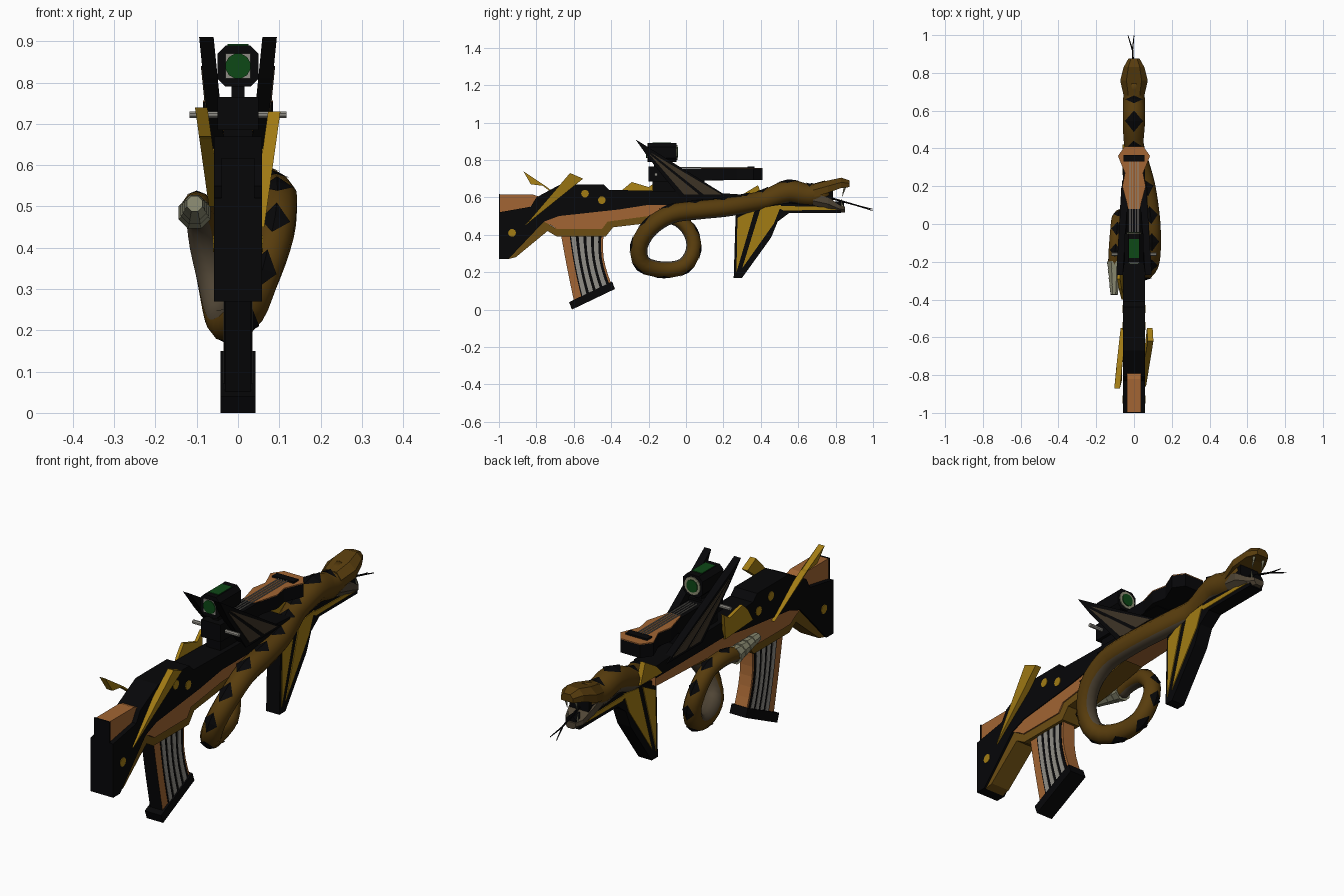
import bpy, bmesh, math
from mathutils import Vector, Matrix

cube = bpy.data.objects.get("Cube")
if cube:
    bpy.data.objects.remove(cube)


def colour(name, r, g, b):
    m = bpy.data.materials.new(name)
    m.use_nodes = True
    m.diffuse_color = (r, g, b, 1)
    m.node_tree.nodes["Principled BSDF"].inputs["Base Color"].default_value = (r, g, b, 1)
    return m


black = colour("black", .002, .002, .0025)
gold = colour("gold", .36, .2, .007)
wood = colour("wood brown", .36, .13, .033)
trim = colour("dark gold trim", .15, .075, .006)
scale = colour("snake brown", .098, .046, .004)
belly = colour("belly grey brown", .08, .06, .036)
umber = colour("dark umber", .05, .035, .02)
steel = colour("steel grey", .28, .27, .24)
green = colour("lens green", .004, .065, .008)
bone = colour("bone", .26, .26, .17)
SIDES = ((1, "left"), (-1, "right"))


def finish(name, bm, *mats, smooth=False):
    bmesh.ops.recalc_face_normals(bm, faces=bm.faces)
    for f in bm.faces:
        f.smooth = smooth
    me = bpy.data.meshes.new(name)
    bm.to_mesh(me)
    bm.free()
    for m in mats:
        me.materials.append(m)
    ob = bpy.data.objects.new(name, me)
    bpy.context.scene.collection.objects.link(ob)
    return ob


def loft(name, rings, *mats, belly_cols=(), smooth=False):
    """Skin a row of closed rings and cap both ends."""
    bm = bmesh.new()
    rows = [[bm.verts.new(p) for p in r] for r in rings]
    n = len(rows[0])
    for a, b in zip(rows, rows[1:]):
        for j in range(n):
            k = (j + 1) % n
            f = bm.faces.new((a[j], a[k], b[k], b[j]))
            f.material_index = int(j in belly_cols)
    bm.faces.new(rows[0])
    bm.faces.new(rows[-1])
    return finish(name, bm, *mats, smooth=smooth)


def prism(name, pts, lo, hi, mat, axis="x", lean=0, base=0, s=1):
    """Extrude an outline along one axis; lean slides x outward with height."""
    def place(p, d):
        if axis == "z":
            return Vector((p[0], p[1], d))
        if axis == "y":
            return Vector((p[0], d, p[1]))
        return Vector((s * (d + lean * (p[1] - base)), p[0], p[1]))
    return loft(name, [[place(p, d) for p in pts] for d in (lo, hi)], mat)


def box(name, x, y0, y1, z0, z1, mat):
    return prism(name, [(y0, z0), (y1, z0), (y1, z1), (y0, z1)], -x, x, mat)


def rod(name, p, q, r1, r2, mat, n=8):
    p, q = Vector(p), Vector(q)
    turn = (q - p).to_track_quat("Z", "Y").to_matrix().to_4x4()
    bm = bmesh.new()
    bmesh.ops.create_cone(bm, cap_ends=True, segments=n, radius1=r1, radius2=r2, depth=(q - p).length,
                          matrix=Matrix.Translation((p + q) / 2) @ turn @ Matrix.Rotation(math.pi / n, 4, "Z"))
    return finish(name, bm, mat)


# Stock and receiver
prism("receiver", [(-1, .27), (-.95, .27), (-.76, .47), (-.68, .5), (-.36, .535), (-.2, .56), (.3, .56),
                   (.3, .615), (.07, .63), (-.41, .64), (-.44, .67), (-.67, .67), (-.8, .6), (-.83, .55),
                   (-1, .52)], -.058, .058, black)
prism("wooden_lower", [(-.76, .47), (-.68, .5), (-.36, .535), (-.2, .56), (.3, .56), (.3, .52), (-.2, .5),
                       (-.42, .47), (-.45, .43), (-.69, .43), (-.72, .45)], -.054, .054, wood)
prism("lower_trim", [(-.74, .46), (-.69, .43), (-.45, .43), (-.42, .47), (-.2, .5), (0, .5), (-.22, .46),
                     (-.39, .44), (-.43, .39), (-.69, .39), (-.74, .42)], -.048, .048, trim)
prism("stock_trim", [(-.95, .27), (-.91, .28), (-.74, .42), (-.74, .48), (-.76, .47)], -.048, .048, trim)
prism("cheek_rest", [(-.995, .5), (-.8, .56), (-.79, .605), (-.82, .615), (-.995, .615)], -.036, .036, wood)
box("butt_plate", .04, -1, -.994, .5, .617, black)


# Magazine, described by its curved outline
def mag(u, t):
    bow = .02 * math.sin(math.pi * t)
    left = Vector((-.67 + .07 * t - bow * .1, .41 - .36 * t))
    right = Vector((-.44 + .04 * t - bow, .41 - .27 * t))
    return left.lerp(right, u)


def strip(u0, u1):
    ts = [i / 6 for i in range(7)]
    return [mag(u0, t) for t in ts] + [mag(u1, t) for t in reversed(ts)]


body = prism("magazine", strip(0, 1), -.032, .032, wood)
body.data.materials.append(black)
for f in body.data.polygons:
    if f.normal.y < -.5:
        f.material_index = 1
prism("magazine_base", [(-.625, .04), (-.61, 0), (-.38, .11), (-.395, .15)], -.042, .042, black)
for s, side in SIDES:
    prism(side + "_magazine_panel", strip(.2, .95), .031, .034, black, s=s)
    for i in range(4):
        u = .23 + i * .18
        prism(f"{side}_magazine_stripe_{i}", strip(u, u + .11), .033, .0355, steel, s=s)

# Top rail with stringed headstock
box("rail_mount", .035, -.18, .1, .6, .7, black)
box("rail_rear_block", .05, -.2, -.08, .685, .765, black)
box("rail", .038, -.1, .2, .69, .755, black)
outline = [(.03, .08), (.062, .2), (.048, .27), (.085, .36), (.05, .41)]
outline += [(-x, y) for x, y in reversed(outline)]
prism("headstock", outline, .692, .753, black, axis="z")
prism("headstock_face", outline, .753, .757, wood, axis="z")
box("string_nut", .055, .33, .365, .755, .765, black)
for i in range(4):
    x = -.021 + .014 * i
    rod(f"string_{i}", (x, -.05, .76), (x, .34, .76), .003, .003, steel, 4)

# Scope
chamfered = [(sx * a, .84 + sz * b) for sx, sz, pair in ((1, 1, 0), (-1, 1, 1), (-1, -1, 0), (1, -1, 1))
             for a, b in (((.05, .03), (.03, .05)) if pair == 0 else ((.03, .05), (.05, .03)))]
prism("scope", chamfered, -.205, -.05, black, axis="y")
box("scope_stand", .016, -.17, -.09, .75, .8, black)
box("lens_frame", .03, -.209, -.2, .81, .87, steel)
rod("front_lens", (0, -.213, .84), (0, -.2, .84), .031, .031, green, 12)
rod("back_lens_ring", (0, -.06, .84), (0, -.046, .84), .041, .041, bone, 14)
rod("back_lens", (0, -.06, .84), (0, -.042, .84), .029, .029, green, 12)
box("top_display", .026, -.18, -.08, .885, .893, green)

# Paired spikes, knobs, bolts and fins
for s, side in SIDES:
    prism(side + "_spike", [(-.27, .91), (-.2, .81), (-.03, .6), (.23, .6)], .028, .063, black,
          lean=.1, base=.6, s=s)
    for i, pts in enumerate(([(-.2, .835), (-.01, .615), (.07, .615)], [(-.19, .84), (.095, .615), (.19, .615)])):
        prism(f"{side}_spike_panel_{i}", pts, .06, .066, umber, lean=.1, base=.6, s=s)
    rod(side + "_knob", (s * .04, -.16, .722), (s * .118, -.16, .722), .009, .009, steel, 8)
    for i, (y, z) in enumerate(((-.93, .41), (-.54, .62), (-.45, .585))):
        rod(f"{side}_bolt_{i}", (s * .05, y, z), (s * .0605, y, z), .021, .021, gold, 10)
prism("left_stock_fin", [(-.86, .45), (-.62, .73), (-.55, .7)], .035, .065, gold, lean=.14, base=.46)
prism("right_stock_fin", [(-.55, .5), (-.87, .74), (-.83, .67), (-.75, .66)], .035, .065, gold,
      lean=.14, base=.46, s=-1)
prism("right_middle_fin", [(-.15, .69), (-.2, .655), (-.29, .682), (-.34, .64), (-.4, .565), (-.2, .55)],
      .05, .065, gold, lean=.2, base=.56, s=-1)
prism("right_front_fin", [(.26, .57), (.42, .57), (.385, .665), (.31, .62)], .035, .06, gold, s=-1)

# Foregrip
prism("foregrip", [(.255, .17), (.3, .17), (.455, .385), (.49, .47), (.55, .515), (.83, .515), (.83, .545),
                   (.55, .57), (.3, .54), (.265, .5)], -.034, .034, black)
for s, side in SIDES:
    for i, pts in enumerate(([(.275, .49), (.37, .54), (.27, .2)], [(.4, .545), (.51, .56), (.47, .46), (.3, .22)],
                             [(.47, .555), (.82, .547), (.82, .533), (.52, .53)])):
        prism(f"{side}_foregrip_panel_{i}", pts, .032, .038, gold, s=s)
rod("muzzle", (0, .55, .56), (0, .845, .55), .028, .028, black)

# Coiled snake body: x, y, z, radius
path = [Vector(p) for p in (
    (0, .76, .635, .058), (0, .66, .61, .06), (0, .55, .63, .062), (0, .42, .585, .054), (.03, .32, .565, .052),
    (.065, .2, .545, .05), (.088, .05, .53, .05), (.095, -.08, .51, .05), (.09, -.19, .44, .048),
    (.06, -.25, .34, .046), (.02, -.23, .245, .045), (-.02, -.12, .213, .043), (-.04, -.01, .235, .042),
    (-.06, .04, .32, .04), (-.08, .025, .41, .039), (-.09, -.04, .48, .038), (-.1, -.14, .5, .036),
    (-.105, -.22, .485, .034))]


def smooth_path(p, steps):
    p = [2 * p[0] - p[1]] + p + [2 * p[-1] - p[-2]]
    out = []
    for a, b, c, d in zip(p, p[1:], p[2:], p[3:]):
        for i in range(steps):
            t = i / steps
            out.append(b + (c - a) * (t / 2) + (2 * a - 5 * b + 4 * c - d) * (t * t / 2)
                       + (3 * b - a - 3 * c + d) * (t ** 3 / 2))
    return out + [p[-2]]


line = smooth_path(path, 3)


def skin(k, angle, swell=1.0):
    along = (line[min(k + 1, len(line) - 1)] - line[max(k - 1, 0)]).xyz.normalized()
    back = along.cross(Vector((1, 0, 0))).normalized()
    flank = back.cross(along)
    return line[k].xyz + (back * math.cos(angle) + flank * math.sin(angle)) * line[k].w * swell


step = math.tau / 10
loft("snake_body", [[skin(k, j * step) for j in range(10)] for k in range(len(line))],
     scale, belly, belly_cols=(4, 5, 6), smooth=True)
bm = bmesh.new()
for k in range(3, len(line) - 2, 3):
    mid = bm.verts.new(skin(k, 0, 1.07))
    rim = [bm.verts.new(p) for p in (skin(k - 1, 0, 1.07), skin(k, .78, 1.09),
                                     skin(k + 1, 0, 1.07), skin(k, -.78, 1.09))]
    for i in range(4):
        bm.faces.new((mid, rim[i], rim[(i + 1) % 4]))
finish("snake_diamonds", bm, black)

# Rattle
for i in range(4):
    y, r, z = -.2 - .042 * i, .042 - .005 * i, .485 + .006 * i
    rod(f"rattle_ring_{i}", (-.105, y, z), (-.105, y - .048, z + .004), r, r * .75, bone)


# Open-mouthed head
def jaw(name, sections, flip):
    rings = []
    for y, w, z0, z1 in sections:
        flat, crown = (z1, z0) if flip else (z0, z1)
        waist = flat + (crown - flat) * .55
        rings.append([Vector((x, y, z)) for x, z in ((-w, flat), (w, flat), (w, waist), (w * .55, crown),
                                                     (-w * .55, crown), (-w, waist))])
    return loft(name, rings, belly if flip else scale)


jaw("upper_jaw", ((.68, .055, .6, .67), (.76, .073, .625, .69), (.83, .055, .65, .705), (.875, .03, .655, .69)), False)
jaw("lower_jaw", ((.68, .052, .55, .62), (.76, .06, .535, .6), (.82, .045, .52, .56), (.85, .026, .52, .55)), True)
box("throat", .05, .72, .785, .57, .65, black)
for s, side in SIDES:
    rod(side + "_upper_fang", (s * .026, .85, .66), (s * .026, .835, .605), .008, .001, bone, 5)
    rod(side + "_lower_fang", (s * .026, .835, .55), (s * .026, .83, .59), .006, .001, bone, 5)
    # Forked tongue
    rod(side + "_tongue_tip", (-.008, .92, .555), (-.016 + s * .016, .998, .533 + s * .004), .004, .002, black, 5)
rod("tongue", (0, .78, .595), (-.008, .925, .554), .006, .004, black, 5)
